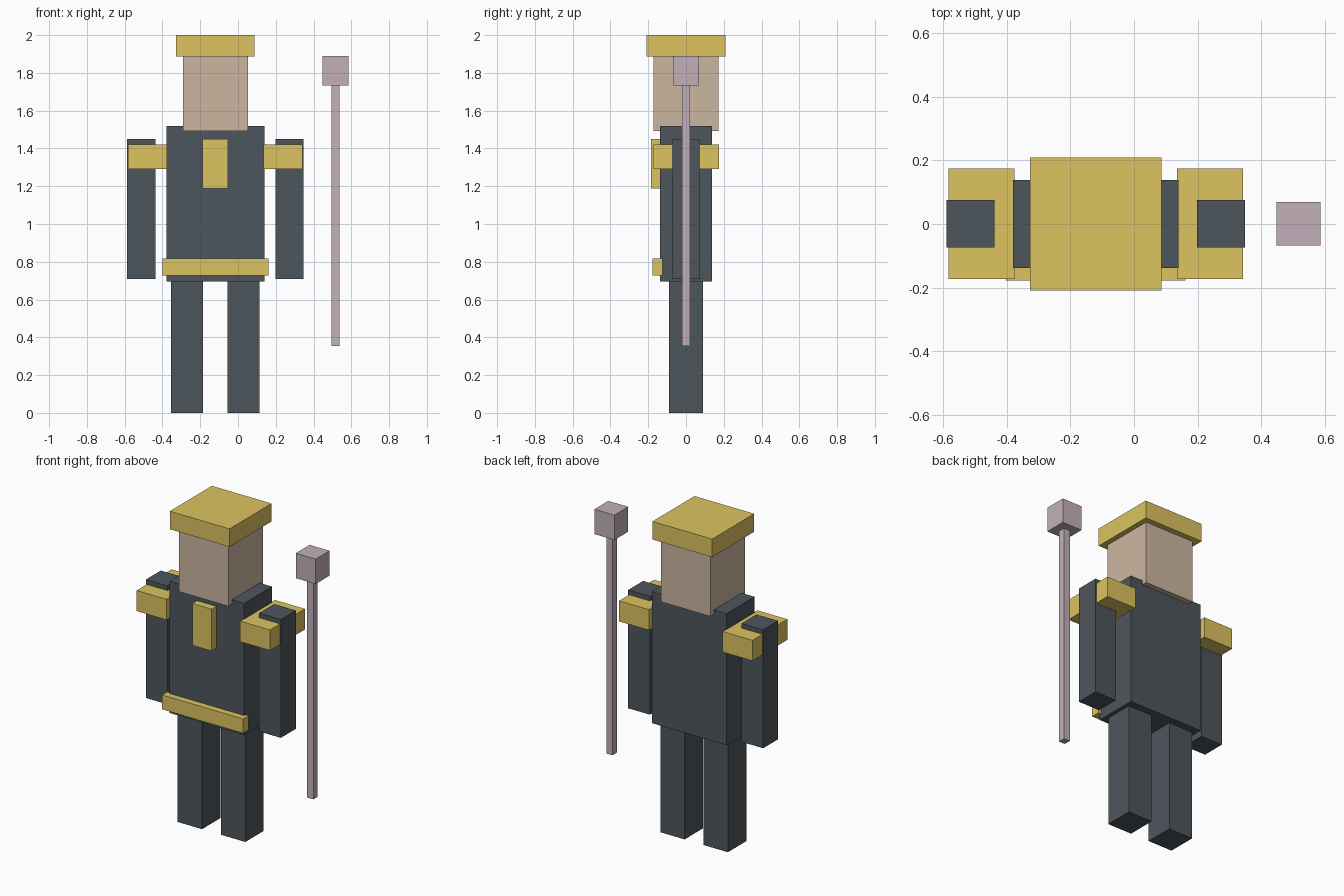
import bpy

if "Cube" in bpy.data.objects:
    bpy.data.objects.remove(bpy.data.objects["Cube"])

CX = -0.12  # the figure's own centre line; the staff stands off to its side


def material(name, rgb):
    mat = bpy.data.materials.new(name)
    mat.diffuse_color = (*rgb, 1.0)
    mat.use_nodes = True
    mat.node_tree.nodes["Principled BSDF"].inputs["Base Color"].default_value = mat.diffuse_color
    return mat


CLOTH = material("dark_cloth", (0.076, 0.093, 0.107))
GOLD = material("gold", (0.716, 0.552, 0.117))
SKIN = material("skin", (0.604, 0.468, 0.352))
STAFF = material("pale_mauve", (0.539, 0.434, 0.491))


def box(name, mat, x, y, z, size_x, size_y, z_size):
    """Box centred on x, y with its underside at z."""
    bpy.ops.mesh.primitive_cube_add(size=1, location=(x, y, z + z_size / 2))
    ob = bpy.context.object
    ob.name = name
    ob.scale = (size_x, size_y, z_size)
    bpy.ops.object.transform_apply(location=False, rotation=False, scale=True)
    ob.data.materials.append(mat)
    return ob


# Body, head and flat cap
box("torso", CLOTH, CX, 0, 0.695, 0.518, 0.276, 0.825)
box("head", SKIN, CX + 0.002, 0, 1.492, 0.344, 0.344, 0.395)
box("cap", GOLD, CX, 0, 1.887, 0.414, 0.416, 0.113)

# Front trim
box("chest_plate", GOLD, CX, -0.154, 1.188, 0.135, 0.062, 0.262)
box("belt", GOLD, CX, -0.151, 0.727, 0.562, 0.054, 0.09)

# Limbs and shoulder pads, one set per side
for side, s in (("left", -1), ("right", 1)):
    box(side + "_leg", CLOTH, CX + s * 0.150, 0, 0, 0.169, 0.182, 0.695)
    box(side + "_arm", CLOTH, CX + s * 0.393, 0.001, 0.708, 0.150, 0.148, 0.742)
    box(side + "_shoulder_pad", GOLD, CX + s * 0.359, 0.001, 1.292, 0.207, 0.346, 0.129)

# Staff held clear of the body
box("staff_shaft", STAFF, 0.516, 0, 0.354, 0.043, 0.044, 1.38)
box("staff_head", STAFF, 0.517, 0.001, 1.734, 0.138, 0.137, 0.156)
